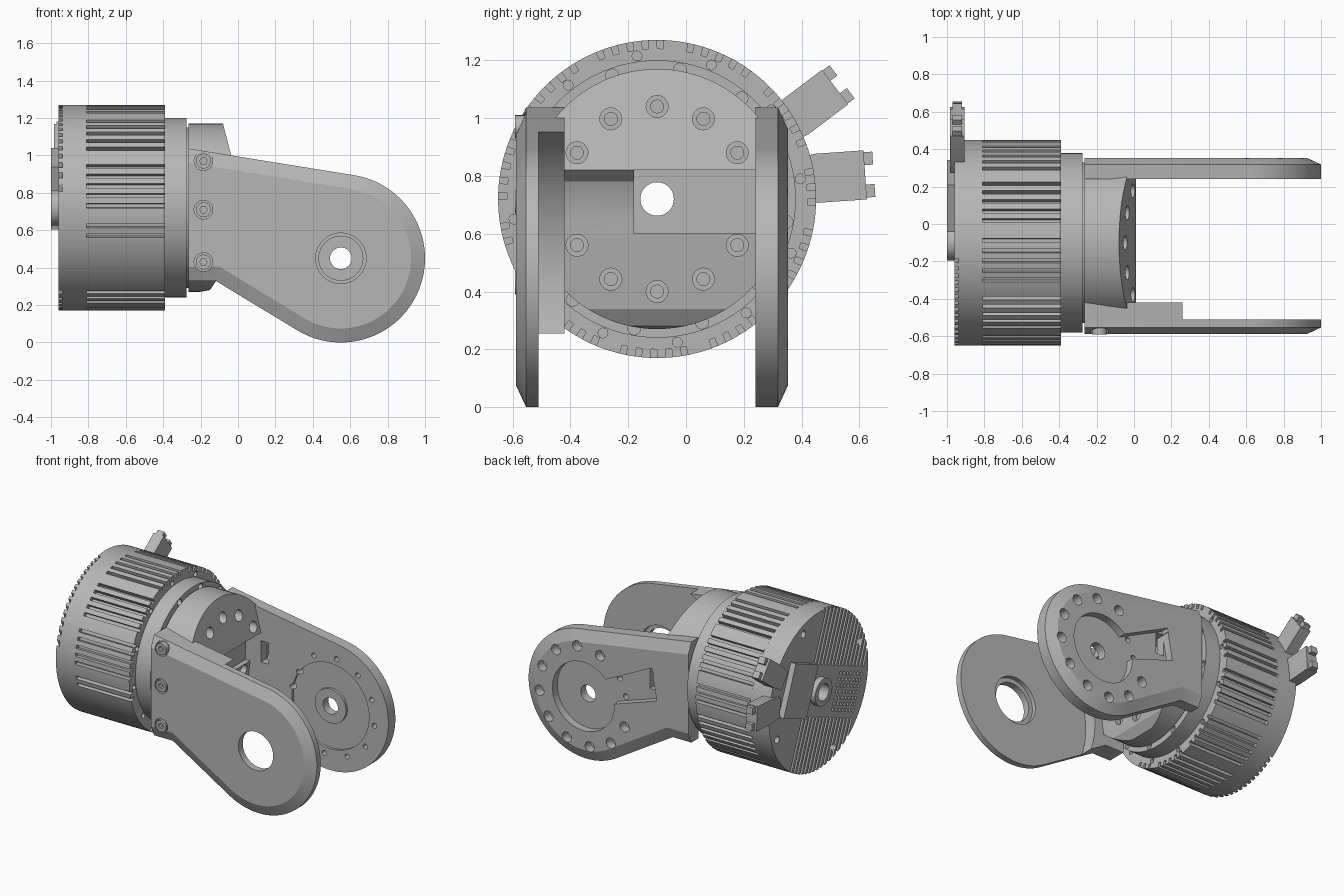
import bpy, bmesh
from math import sin, cos, radians, pi
from mathutils import Vector

if "Cube" in bpy.data.objects:
    bpy.data.objects.remove(bpy.data.objects["Cube"])

grey = bpy.data.materials.new("machined grey")
grey.use_nodes = True
COL = (0.47, 0.47, 0.47, 1)
grey.diffuse_color = COL
grey.node_tree.nodes["Principled BSDF"].inputs["Base Color"].default_value = COL

AX = (-0.1, 0.72)     # motor axis as (y, z)
PIV = (0.55, 0.45)    # fork pivot as (x, z)


def polar(c, r, deg):
    return (c[0] + r * cos(radians(deg)), c[1] + r * sin(radians(deg)))


def circle(c, r, n=48):
    return [polar(c, r, 360 * i / n) for i in range(n)]


def rect(c, w, h, deg=0):
    """Rectangle w along the turned axis, h across it."""
    a, b = Vector(polar((0, 0), w / 2, deg)), Vector(polar((0, 0), h / 2, deg + 90))
    return [tuple(Vector(c) + i * a + j * b) for i, j in ((-1, -1), (1, -1), (1, 1), (-1, 1))]


def prism(bm, pts, axis, lo, hi):
    """Extrude a 2D outline along x (points are y, z) or y (points are x, z)."""
    def at(p, d):
        return (d, p[0], p[1]) if axis == "x" else (p[0], d, p[1])
    vs = [bm.verts.new(at(p, lo)) for p in pts]
    f = bm.faces.new(vs)
    out = bmesh.ops.extrude_face_region(bm, geom=[f])["geom"]
    step = Vector(at((0, 0), hi - lo))
    bmesh.ops.translate(bm, vec=step, verts=[g for g in out if isinstance(g, bmesh.types.BMVert)])
    bmesh.ops.recalc_face_normals(bm, faces=bm.faces)


def finish(bm, name):
    me = bpy.data.meshes.new(name)
    bm.to_mesh(me)
    bm.free()
    ob = bpy.data.objects.new(name, me)
    bpy.context.collection.objects.link(ob)
    me.materials.append(grey)
    me.shade_smooth()
    me.set_sharp_from_angle(angle=radians(25))
    return ob


def part(name, *solids):
    bm = bmesh.new()
    for s in solids:
        prism(bm, *s)
    return finish(bm, name)


def cut(ob, solids, op="DIFFERENCE"):
    """Apply one boolean with all the given prisms."""
    tool = part("cutter", *solids)
    tool.hide_render = True
    mod = ob.modifiers.new("cut", "BOOLEAN")
    mod.object, mod.operation, mod.solver = tool, op, "EXACT"
    mod.use_self = True
    dg = bpy.context.evaluated_depsgraph_get()
    me = bpy.data.meshes.new_from_object(ob.evaluated_get(dg))
    ob.modifiers.clear()
    ob.data = me
    bpy.data.objects.remove(tool)
    me.shade_smooth()
    me.set_sharp_from_angle(angle=radians(25))


bore = (circle(AX, 0.058, 32), "x", -1.2, 0.2)

# Motor body with cooling slots
N, R = 64, 0.55
ring = []
for i in range(N):
    a = 360 * i / N
    deep = R if (194 < a < 226 or i % 6 == 2) else R - 0.03
    ring += [polar(AX, r, a + d) for r, d in ((R, 0), (R, 1.7), (R, 3.3), (deep, 3.35), (deep, 5.55))]
body = part("motor_body", (ring, "x", -0.81, -0.39))
cut(body, [bore] + [(circle(polar(AX, 0.5, 30 * i + 8), 0.017, 16), "x", -0.43, -0.3) for i in range(12)])

# Motor rear cover with vent stripes, dotted grid and screw holes
TILT = 22
u, v = Vector(polar((0, 0), 1, TILT)), Vector(polar((0, 0), 1, TILT + 90))
cover = part("motor_rear_cover", (circle(AX, R, 128), "x", -0.96, -0.81))
vents = [bore]
for i in range(15):
    s = -0.46 + 0.041 * i
    for side in (-1, 1):
        mid = Vector(AX) + s * u + side * 0.395 * v
        vents.append((rect(mid, 0.02, 0.45, TILT), "x", -1.0, -0.937))
    if i < 7:
        for j in range(-3, 4):
            mid = Vector(AX) + s * u + j * 0.04 * v
            vents.append((rect(mid, 0.02, 0.02, TILT), "x", -1.0, -0.945))
cut(cover, vents)
cut(cover, [(circle(polar(AX, 0.49, a), 0.025, 20), "x", -1.0, -0.92) for a in (-20, 70, 160, 250)])

# Rear boss, electronics panel and the two plugs
boss = part("rear_boss", (circle(AX, 0.095), "x", -1.0, -0.95))
cut(boss, [bore])
part("rear_panel", (rect(Vector(AX) + 0.27 * u, 0.27, 0.36, TILT), "x", -1.0, -0.95))
for name, c, w, deg in (("lower_plug", (0.5, 0.795), 0.17, 4), ("upper_plug", (0.42, 1.035), 0.15, 37)):
    a, b = Vector(polar((0, 0), 1, deg)), Vector(polar((0, 0), 1, deg + 90))
    c = Vector(c)
    shell = [tuple(c + p * a + q * w * b) for p, q in
             ((-0.14, -0.4), (-0.05, -0.5), (0.12, -0.5), (0.12, 0.5), (-0.05, 0.5), (-0.14, 0.4))]
    pins = [(rect(c + 0.13 * a + k * w * 0.33 * b, 0.04, 0.045, deg), "x", -0.97, -0.92) for k in (-1, 1)]
    part(name, (shell, "x", -0.985, -0.905), *pins)

# Output flange and its bolts
flange = part("output_flange", (circle(AX, 0.48, 96), "x", -0.4, -0.275))
cut(flange, [bore] + [(circle(polar(AX, 0.455, 30 * i + 20), 0.022, 16), "x", -0.31, -0.2) for i in range(12)])
neck = part("output_neck", (circle(AX, 0.43, 96), "x", -0.3, -0.255))
cut(neck, [bore])

# Bracket web between the fork arms
profile = [(-0.265, 1.17), (-0.08, 1.17), (0.01, 0.82), (-0.035, 0.78), (-0.06, 0.72), (-0.07, 0.65),
           (-0.075, 0.59), (-0.11, 0.34), (-0.15, 0.28), (-0.265, 0.26)]
web = part("bracket_web", (profile, "y", -0.55, 0.32))
cut(web, [(circle(AX, 0.45, 96), "x", -0.5, 0.3)], "INTERSECT")
bolt_ring = [polar(AX, 0.32, 30 * i) for i in range(12) if i % 6]
cut(web, [bore, (rect((0.04, 0.71), 0.44, 0.22), "x", -0.11, 0.3)])
cut(web, [(circle(p, 0.038, 24), "x", -0.15, 0.3) for p in bolt_ring])
part("web_bolts", *[(circle(p, 0.024, 20), "x", -0.2, -0.125) for p in bolt_ring])

# Fork arms: straight root running into a round end
outline = [(-0.5, 1.075), (-0.5, 0.33), (-0.12, 0.33)]
outline += [polar(PIV, 0.45, -121 + 202 * i / 64) for i in range(65)]


def trim_root(bm):
    geom = bm.verts[:] + bm.edges[:] + bm.faces[:]
    bmesh.ops.bisect_plane(bm, geom=geom, plane_co=(-0.265, 0, 0), plane_no=(1, 0, 0), clear_inner=True)
    bmesh.ops.holes_fill(bm, edges=[e for e in bm.edges if e.is_boundary])
    bmesh.ops.recalc_face_normals(bm, faces=bm.faces)


def arm(name, inner, outer):
    """Arm plate with a wide chamfer round its outer face."""
    side = 1 if outer > inner else -1
    rim = outer - side * 0.035
    bm = bmesh.new()
    prism(bm, outline, "y", inner, rim)
    cap = next(f for f in bm.faces if f.normal.y * side > 0.9)
    bmesh.ops.inset_region(bm, faces=[cap], thickness=0.075, use_even_offset=True)
    bmesh.ops.translate(bm, vec=(0, side * 0.035, 0), verts=cap.verts[:])
    trim_root(bm)
    return finish(bm, name)


front = arm("front_arm", -0.51, -0.588)
root_bolts = [(-0.185, z) for z in (0.43, 0.71, 0.97)]
cut(front, [(circle(PIV, 0.135), "y", -0.8, -0.4)] +
    [(circle(p, 0.05, 24), "y", -0.8, -0.555) for p in root_bolts])
cut(front, [(circle(PIV, 0.165), "y", -0.54, -0.4)])
heads = part("root_bolts", *[(circle(p, 0.04, 24), "y", -0.592, -0.5) for p in root_bolts])
cut(heads, [(circle(p, 0.02, 6), "y", -0.7, -0.555) for p in root_bolts])

# Thickened root of the front arm, hollowed round the pivot
bm = bmesh.new()
prism(bm, outline, "y", -0.52, -0.42)
trim_root(bm)
pad = finish(bm, "front_arm_pad")
cut(pad, [(circle(PIV, 0.58, 128), "y", -0.8, -0.2)])

# Rear arm with keyhole recess outside, bearing recess inside, bolt circle
rear = arm("rear_arm", 0.24, 0.353)
slot = [polar(PIV, 0.2, 133), polar(PIV, 0.2, 181), (-0.02, 0.57), (0.02, 0.79)]
cut(rear, [(circle(PIV, 0.24, 64), "y", 0.3, 0.6), (slot, "y", 0.3, 0.6)])
cut(rear, [(circle(PIV, 0.3, 64), "y", 0.1, 0.257)])
cut(rear, [(circle(PIV, 0.058, 32), "y", 0, 0.6), (rect((0.04, 0.69), 0.06, 0.15), "y", 0.1, 0.5)] +
    [(circle(polar(PIV, 0.345, 157 + 45 + 30 * i), 0.036, 24), "y", 0.29, 0.6) for i in range(10)] +
    [(circle(polar(PIV, 0.345, 157 + 45 + 30 * i), 0.018, 16), "y", 0.1, 0.295) for i in range(10)] +
    [(circle(p, 0.02, 16), "y", 0.1, 0.5) for p in (polar(PIV, 0.3, 145), polar(PIV, 0.3, 169))])
hub = part("bearing_hub", (circle(PIV, 0.12), "y", 0.24, 0.28))
cut(hub, [(circle(PIV, 0.058, 32), "y", 0, 0.6)])
